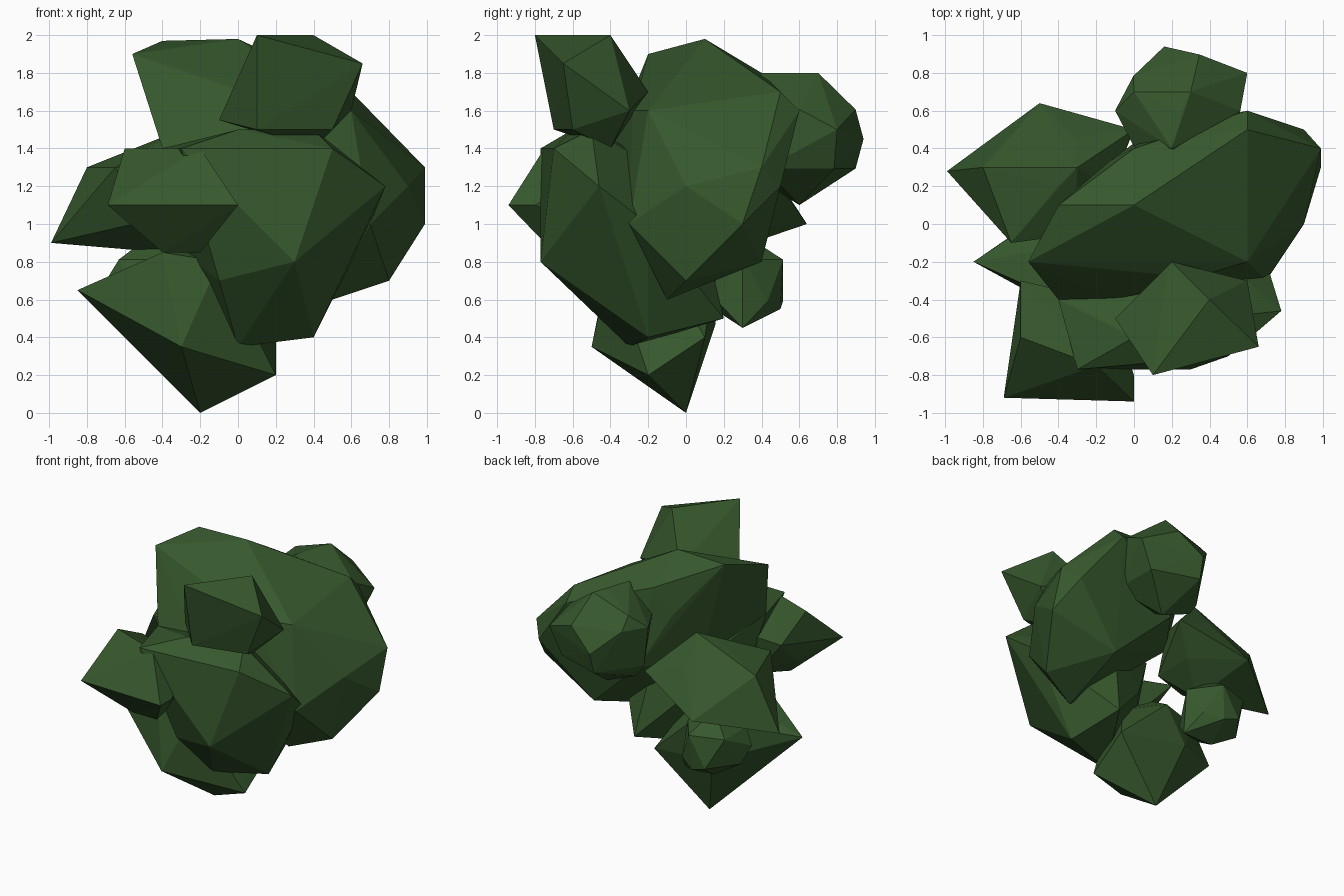
import bpy
import bmesh
from mathutils import Matrix

# Remove only the default cube
default_cube = bpy.data.objects.get("Cube")
if default_cube:
    bpy.data.objects.remove(default_cube, do_unlink=True)

# One leaf colour for the whole bush
leaf_green = bpy.data.materials.new("leaf_green")
leaf_colour = (.037, .097, .026, 1)
leaf_green.diffuse_color = leaf_colour
leaf_green.use_nodes = True
for node in leaf_green.node_tree.nodes:
    if node.type == "BSDF_PRINCIPLED":
        node.inputs["Base Color"].default_value = leaf_colour


def leaf_clump(name, centre, radius, tips):
    """Stretch a flat-shaded, low-poly ball out to a few pointed tips."""
    bm = bmesh.new()
    bmesh.ops.create_icosphere(
        bm, subdivisions=1, radius=radius,
        matrix=Matrix.Translation(centre))
    corners = [vert.co.copy() for vert in bm.verts]
    corners.extend(tips)
    bm.clear()
    for corner in corners:
        bm.verts.new(corner)
    bmesh.ops.convex_hull(bm, input=bm.verts[:])
    loose_verts = [vert for vert in bm.verts if not vert.link_faces]
    bmesh.ops.delete(bm, geom=loose_verts, context="VERTS")
    bmesh.ops.recalc_face_normals(bm, faces=bm.faces[:])
    mesh = bpy.data.meshes.new(name)
    bm.to_mesh(mesh)
    bm.free()
    mesh.materials.append(leaf_green)
    clump = bpy.data.objects.new(name, mesh)
    bpy.context.collection.objects.link(clump)


# Long crown clump, running diagonally from the back left to the front right
leaf_clump(
    name="crown_clump", centre=(.2, .1, 1.4), radius=.45,
    tips=[
        (-.56, -.2, 1.9), (-.4, .1, 1.97), (0, .1, 1.98), (0, .4, 1.8),
        (.6, .5, 1.7), (.6, .6, 1.6), (.6, -.2, 1.6), (.9, .5, 1.2),
        (.99, .4, 1.3), (.99, .3, 1), (.9, 0, 1.2), (.7, -.3, 1),
        (.8, 0, .7), (.5, -.1, .6), (.5, .4, .8), (-.4, -.4, 1.4),
        (-.1, -.4, 1.4),
    ])

# Upright clump at the top of the front
leaf_clump(
    name="front_top_clump", centre=(.3, -.5, 1.7), radius=.2,
    tips=[
        (.1, -.8, 2), (.4, -.4, 2), (.66, -.65, 1.85), (.2, -.2, 1.7),
        (-.1, -.5, 1.55), (.6, -.3, 1.6), (.4, -.4, 1.4),
        (.1, -.7, 1.5), (.5, -.6, 1.5),
    ])

# Rounded clump behind the crown
leaf_clump(
    name="back_clump", centre=(.25, .6, 1.45), radius=.35,
    tips=[
        (.16, .94, 1.45), (.6, .8, 1.5), (.3, .7, 1.8), (0, .7, 1.7),
        (-.1, .6, 1.6), (0, .6, 1.2), (.2, .4, 1.8),
    ])

# Broad clump filling the front
leaf_clump(
    name="front_clump", centre=(.1, -.3, 1), radius=.4,
    tips=[
        (.78, -.46, 1.2), (.5, -.7, 1.4), (-.3, -.77, 1.4),
        (.3, -.77, .8), (0, -.6, 1.5), (.4, -.5, 1.5), (-.4, -.4, 1.4),
        (.4, -.2, .4), (0, -.3, .35), (-.1, -.6, .7), (.3, .2, .5),
        (.7, -.2, 1),
    ])

# Pointed clump sticking out of the front, on the right
leaf_clump(
    name="front_right_clump", centre=(-.3, -.6, 1.1), radius=.25,
    tips=[
        (-.69, -.92, 1.1), (0, -.94, 1.1), (0, -.8, 1.1),
        (-.6, -.6, 1.4), (-.2, -.75, 1.4), (-.6, -.3, 1.25),
        (-.4, -.7, .85), (-.2, -.7, .85),
    ])

# Pointed clump on the right side, towards the back
leaf_clump(
    name="right_clump", centre=(-.4, .2, 1.15), radius=.3,
    tips=[
        (-.99, .28, .9), (-.8, .3, 1.3), (-.3, .3, 1.5),
        (-.5, .64, 1), (0, .5, 1.2), (-.65, -.1, 1.3),
    ])

# Bottom clump, tapering down to the point it stands on
leaf_clump(
    name="bottom_clump", centre=(-.25, -.1, .6), radius=.3,
    tips=[
        (-.2, 0, 0), (-.85, -.2, .65), (.2, -.2, .2), (-.3, -.5, .35),
        (-.4, -.4, .85), (.2, .1, .4), (-.1, -.4, .8),
    ])

# Small clump low at the back
leaf_clump(
    name="lower_back_clump", centre=(-.45, .3, .7), radius=.25,
    tips=[(-.7, .2, .7), (-.4, .5, .55), (-.2, .3, .45)])
